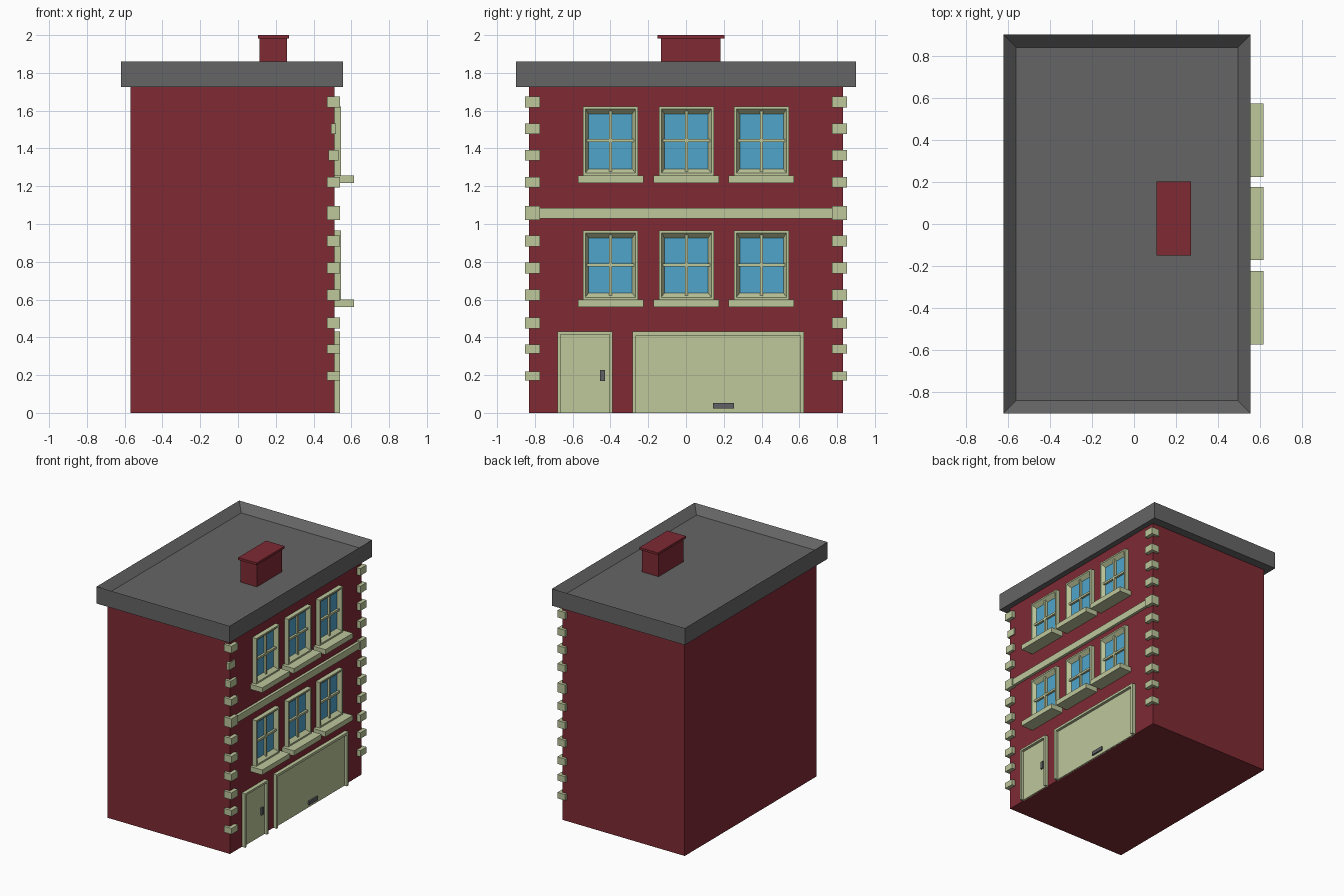
import bpy, bmesh

if "Cube" in bpy.data.objects:
    bpy.data.objects.remove(bpy.data.objects["Cube"])


def material(name, r, g, b):
    m = bpy.data.materials.new(name)
    m.diffuse_color = (r, g, b, 1)
    m.use_nodes = True
    m.node_tree.nodes["Principled BSDF"].inputs["Base Color"].default_value = m.diffuse_color
    return m


BRICK = material("brick_red", 0.21, 0.023, 0.034)
STONE = material("pale_stone", 0.51, 0.57, 0.33)
GLASS = material("blue_glass", 0.08, 0.38, 0.60)
SLATE = material("roof_grey", 0.13, 0.13, 0.13)
METAL = material("handle_grey", 0.12, 0.12, 0.13)


def loft(name, mat, rings, cap_start=True, cap_end=True):
    """Bridge a list of four-point rings into one mesh."""
    bm = bmesh.new()
    vs = [[bm.verts.new(p) for p in ring] for ring in rings]
    for a, b in zip(vs, vs[1:]):
        for i in range(4):
            j = (i + 1) % 4
            bm.faces.new((a[i], a[j], b[j], b[i]))
    if cap_start:
        bm.faces.new(vs[0][::-1])
    if cap_end:
        bm.faces.new(vs[-1])
    bmesh.ops.recalc_face_normals(bm, faces=bm.faces)
    me = bpy.data.meshes.new(name)
    bm.to_mesh(me)
    bm.free()
    me.materials.append(mat)
    ob = bpy.data.objects.new(name, me)
    bpy.context.collection.objects.link(ob)
    return ob


def flat(x0, x1, y0, y1, z):
    return [(x0, y0, z), (x1, y0, z), (x1, y1, z), (x0, y1, z)]


def facing(x, y0, y1, z0, z1):
    return [(x, y0, z0), (x, y1, z0), (x, y1, z1), (x, y0, z1)]


def box(name, mat, x0, x1, y0, y1, z0, z1):
    return loft(name, mat, [flat(x0, x1, y0, y1, z0), flat(x0, x1, y0, y1, z1)])


WALL = 0.51   # x of the decorated wall

# Main block
box("building_body", BRICK, -0.57, WALL, -0.83, 0.83, 0, 1.74)

# Roof slab with a sunken, sloping-sided top
loft("roof", SLATE, [flat(-0.62, 0.555, -0.9, 0.9, 1.725),
                     flat(-0.62, 0.555, -0.9, 0.9, 1.86),
                     flat(-0.56, 0.495, -0.84, 0.84, 1.80)])

# Chimney
box("chimney", BRICK, 0.115, 0.26, -0.133, 0.182, 1.79, 1.985)
box("chimney_cap", BRICK, 0.106, 0.27, -0.15, 0.203, 1.982, 2.0)

# Corner stones; two on one corner are slightly smaller
heights = [1.646, 1.505, 1.365, 1.222, 1.058, 0.91, 0.767, 0.624, 0.476, 0.339, 0.196]
shrink = {1: 0.021, 2: 0.008}
for i, z in enumerate(heights):
    h = 0.037 if i == 4 else 0.028 if i < 9 else 0.024
    for side in (-1, 1):
        s = shrink.get(i, 0) if side < 0 else 0
        y0, y1 = sorted((side * 0.773, side * 0.852))
        box("corner_stone", STONE, 0.472 + s, 0.54 - s, y0, y1, z - h, z + h)

# Stone band between floors
box("string_course", STONE, WALL - 0.01, 0.532, -0.773, 0.773, 1.03, 1.085)


def window(y, z, sill_y):
    top, hw = z + 0.365, 0.146
    loft("window_frame", STONE, [
        facing(WALL - 0.005, y - hw, y + hw, z, top),
        facing(0.545, y - hw, y + hw, z, top),
        facing(0.545, y - 0.133, y + 0.133, z + 0.012, top - 0.012),
        facing(0.515, y - 0.115, y + 0.115, z + 0.035, top - 0.04)],
        cap_end=False)
    box("window_glass", GLASS, WALL - 0.005, 0.515, y - 0.118, y + 0.118, z + 0.03, top - 0.035)
    box("window_mullion", STONE, WALL, 0.532, y - 0.008, y + 0.008, z + 0.02, top - 0.02)
    box("window_transom", STONE, WALL, 0.532, y - 0.124, y + 0.124, z + 0.176, z + 0.192)
    box("window_sill", STONE, WALL - 0.01, 0.615, sill_y - 0.174, sill_y + 0.174, z - 0.04, z)


for z in (1.257, 0.6):
    for y, sill_y in ((-0.4, -0.398), (0.002, 0.002), (0.4, 0.398)):
        window(y, z, sill_y)


# Doors: panel with a raised surround on three sides
def door(name, y0, y1, w):
    box(name + "_panel", STONE, WALL - 0.005, 0.518, y0 + w / 2, y1 - w / 2, 0, 0.42)
    box(name + "_left_jamb", STONE, WALL - 0.005, 0.54, y0, y0 + w, 0, 0.43)
    box(name + "_right_jamb", STONE, WALL - 0.005, 0.54, y1 - w, y1, 0, 0.43)
    box(name + "_lintel", STONE, WALL - 0.005, 0.54, y0 + w, y1 - w, 0.43 - w, 0.43)


door("front_door", -0.68, -0.389, 0.016)
door("garage_door", -0.283, 0.624, 0.019)
box("front_door_handle", METAL, 0.515, 0.53, -0.456, -0.43, 0.17, 0.228)
box("garage_door_handle", METAL, 0.515, 0.53, 0.143, 0.253, 0.024, 0.053)
